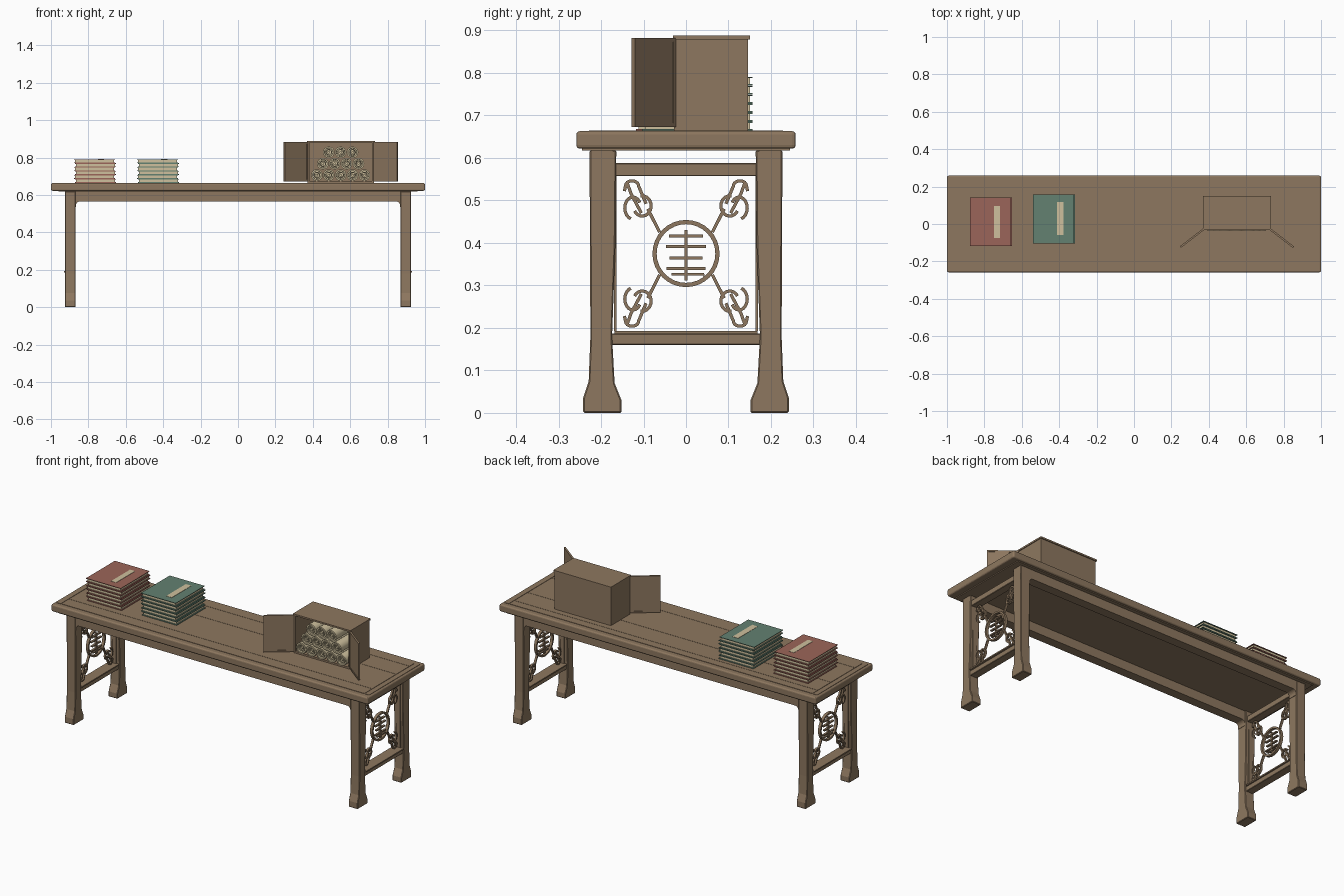
import bpy, bmesh, math
from mathutils import Vector, Matrix

if "Cube" in bpy.data.objects:
    bpy.data.objects.remove(bpy.data.objects["Cube"])


def material(name, rgb):
    m = bpy.data.materials.new(name)
    m.diffuse_color = (*rgb, 1)
    m.use_nodes = True
    m.node_tree.nodes["Principled BSDF"].inputs["Base Color"].default_value = m.diffuse_color
    return m


WOOD = material("brown wood", (0.27, 0.187, 0.116))
PAPER = material("cream paper", (0.62, 0.53, 0.34))
RED = material("dull red cover", (0.33, 0.13, 0.1))
GREEN = material("dull green cover", (0.125, 0.22, 0.165))


def finish(name, bm, mat, bevel=0, segs=1):
    bmesh.ops.recalc_face_normals(bm, faces=bm.faces)
    me = bpy.data.meshes.new(name)
    bm.to_mesh(me)
    bm.free()
    ob = bpy.data.objects.new(name, me)
    bpy.context.collection.objects.link(ob)
    me.materials.append(mat)
    if bevel:
        b = ob.modifiers.new("edge", 'BEVEL')
        b.width, b.segments, b.limit_method = bevel, segs, 'ANGLE'
    return ob


def box(name, x, y, z, mat=WOOD, bevel=0, segs=1):
    bm = bmesh.new()
    bmesh.ops.create_cube(bm, size=1)
    for v in bm.verts:
        v.co = [(a + b) / 2 + c * (b - a) for (a, b), c in zip((x, y, z), v.co)]
    return finish(name, bm, mat, bevel, segs)


def prism(name, pts, axis, lo, hi, bevel=0):
    """Extrude a (side, height) outline along x or y."""
    bm = bmesh.new()
    put = (lambda p: (lo, p[0], p[1])) if axis == 'x' else (lambda p: (p[0], lo, p[1]))
    f = bm.faces.new([bm.verts.new(put(p)) for p in pts])
    r = bmesh.ops.extrude_face_region(bm, geom=[f])
    step = Vector((hi - lo, 0, 0) if axis == 'x' else (0, hi - lo, 0))
    for v in r["geom"]:
        if isinstance(v, bmesh.types.BMVert):
            v.co += step
    return finish(name, bm, WOOD, bevel)


def ribbon(bm, pts, x, w=0.007, t=0.012, closed=False):
    """Flat strip following a path in the end plane."""
    n = len(pts)
    rings = []
    for i, p in enumerate(pts):
        a = pts[(i - 1) % n] if closed or i else p
        b = pts[(i + 1) % n] if closed or i < n - 1 else p
        d = (Vector(b) - Vector(a)).normalized() * w / 2
        rings.append([bm.verts.new((x + sx * t / 2, p[0] - s * d.y, p[1] + s * d.x))
                      for sx, s in ((-1, -1), (1, -1), (1, 1), (-1, 1))])
    for i in range(n if closed else n - 1):
        r, q = rings[i], rings[(i + 1) % n]
        for k in range(4):
            bm.faces.new((r[k], r[(k + 1) % 4], q[(k + 1) % 4], q[k]))
    if not closed:
        bm.faces.new(rings[0])
        bm.faces.new(rings[-1])


def arc(cy, cz, ry, rz, a0, a1, n=12):
    return [(cy + ry * math.cos(math.radians(a0 + (a1 - a0) * i / n)),
             cz + rz * math.sin(math.radians(a0 + (a1 - a0) * i / n))) for i in range(n + 1)]


# Table top with plank surface
box("table_top", (-1, 1), (-0.258, 0.258), (0.622, 0.663), bevel=0.008, segs=3)
box("under_rim", (-0.96, 0.96), (-0.245, 0.245), (0.617, 0.623))
planks = [-0.228, -0.157, 0.06, 0.18, 0.228]
for i, (a, b) in enumerate(zip(planks, planks[1:])):
    box(f"plank_{i}", (-0.957, 0.957), (a + 0.001, b - 0.001), (0.66, 0.665))
for s in (-1, 1):
    box("end_board", sorted((s * 0.96, s * 0.988)), (-0.228, 0.228), (0.66, 0.665))

# Legs with flared feet
leg = [(0.152, 0), (0.242, 0), (0.242, 0.035), (0.229, 0.075), (0.225, 0.18),
       (0.227, 0.618), (0.164, 0.618), (0.166, 0.4), (0.174, 0.18), (0.168, 0.07), (0.152, 0.03)]
for sx in (-1, 1):
    for sy in (-1, 1):
        prism("leg", [(sy * y, z) for y, z in leg], 'x', sx * 0.868, sx * 0.925, 0.003)

# Long aprons with rounded inner corners
half = [(0.925, 0.618), (0.925, 0.535), (0.866, 0.535)] + arc(0.846, 0.545, 0.02, 0.02, 0, 90, 5)
outline = half + [(-x, z) for x, z in reversed(half)]
for s in (-1, 1):
    prism("apron", outline, 'y', s * 0.172, s * 0.224)

# End frames: rails, side strips and fretwork
CZ = 0.375
for s in (-1, 1):
    xs = sorted((s * 0.875, s * 0.92))
    box("upper_rail", xs, (-0.17, 0.17), (0.557, 0.588), bevel=0.002)
    box("lower_rail", xs, (-0.178, 0.178), (0.16, 0.187), bevel=0.002)
    box("lower_rail_cap", sorted((s * 0.868, s * 0.93)), (-0.168, 0.168), (0.186, 0.193))
    for sy in (-1, 1):
        box("side_strip", sorted((s * 0.885, s * 0.91)), sorted((sy * 0.163, sy * 0.17)), (0.193, 0.557))
    x = s * 0.897
    bm = bmesh.new()
    ribbon(bm, arc(0, CZ, 0.074, 0.074, 0, 360, 32)[:-1], x, 0.01, 0.016, True)
    # Medallion lattice bars
    for w, z in ((0.04, 0.416), (0.047, 0.391), (0.039, 0.365), (0.046, 0.34)):
        ribbon(bm, [(-w, z), (w, z)], x, 0.007)
    ribbon(bm, [(0, 0.43), (0, 0.312)], x, 0.007)
    ribbon(bm, [(-0.034, 0.326), (0.042, 0.326), (0.042, 0.318)], x, 0.006)
    # Corner spokes and scrolls, mirrored four ways
    paths = [[(0.062, 0.425), (0.09, 0.48)],
             [(0.094, 0.492), (0.112, 0.535)] + arc(0.127, 0.535, 0.015, 0.011, 170, 0, 8) + [(0.145, 0.522)],
             [(0.138, 0.54), (0.129, 0.515), (0.105, 0.47)],
             arc(0.103, 0.487, 0.021, 0.024, 80, 330),
             arc(0.125, 0.482, 0.019, 0.026, 150, -75)]
    for sy in (-1, 1):
        for sz in (-1, 1):
            for p in paths:
                ribbon(bm, [(sy * y, CZ + sz * (z - CZ)) for y, z in p], x, 0.0075)
    finish("end_fretwork", bm, WOOD)

# Cabinet, open at the front
X0, X1, Y0, Y1, Z0, Z1 = 0.372, 0.728, -0.028, 0.146, 0.664, 0.879
T = 0.011
box("cabinet_side", (X0, X0 + T), (Y0, Y1), (Z0, Z1))
box("cabinet_side", (X1 - T, X1), (Y0, Y1), (Z0, Z1))
box("cabinet_back", (X0, X1), (Y1 - T, Y1), (Z0, Z1))
box("cabinet_floor", (X0, X1), (Y0, Y1), (Z0, Z0 + T))
box("cabinet_lid", (X0 - 0.004, X1 + 0.004), (Y0 - 0.003, Y1 + 0.005), (Z1, 0.888))

# Swung-open doors with framed panels
L = 0.157
for hinge, sx in ((X0, -1), (X1, 1)):
    m = Matrix.Translation((hinge, Y0, 0)) @ Matrix.Rotation(math.atan2(-0.097, sx * 0.126), 4, 'Z')
    for name, x, z, t in (("door_panel", (0, L), (0.673, 0.882), 0.003),
                          ("door_stile", (0, 0.008), (0.673, 0.882), 0.005),
                          ("door_stile", (L - 0.008, L), (0.673, 0.882), 0.005),
                          ("door_rail", (0, L), (0.673, 0.682), 0.005),
                          ("door_rail", (0, L), (0.873, 0.882), 0.005)):
        box(name, x, (-t, t), z).data.transform(m)


# Rolled scrolls with recessed ends and centre rods
def scroll(x, z, r=0.031):
    prof = [(0, -0.033), (0.007, -0.033), (0.007, -0.02), (0.012, -0.02), (0.013, -0.031),
            (0.018, -0.031), (0.018, -0.022), (0.022, -0.022), (0.023, -0.034), (r, -0.034), (r, 0.13), (0, 0.13)]
    bm = bmesh.new()
    vs = [bm.verts.new((a, y, 0)) for a, y in prof]
    es = [bm.edges.new(p) for p in zip(vs, vs[1:])]
    bmesh.ops.spin(bm, geom=vs + es, cent=(0, 0, 0), axis=(0, 1, 0), angle=math.tau, steps=16)
    bmesh.ops.remove_doubles(bm, verts=bm.verts, dist=1e-5)
    bmesh.ops.translate(bm, verts=bm.verts, vec=(x, 0, z))
    ob = finish("paper_scroll", bm, PAPER)
    bpy.context.view_layer.objects.active = ob
    ob.select_set(True)
    bpy.ops.object.shade_smooth_by_angle(angle=math.radians(35))
    ob.select_set(False)


for count, z in ((5, 0.706), (4, 0.767), (3, 0.828)):
    for i in range(count):
        scroll(0.549 + (i - (count - 1) / 2) * 0.0635, z)


# Book stacks: covers around inset pages, label on top
def stack(name, x, y, cover, lx, ly):
    h, c = 0.021, 0.0035
    for i in range(6):
        z = 0.665 + i * h
        j = 0.003 * (-1) ** i
        xx = (x[0] + j, x[1] + j)
        box(name + "_pages", (xx[0] + 0.006, xx[1] - 0.006), (y[0] + 0.006, y[1] - 0.006),
            (z + c, z + h - c), PAPER)
        box(name + "_cover", xx, y, (z, z + c), cover)
        box(name + "_cover", xx, y, (z + h - c, z + h - 0.0005), cover)
    top = 0.665 + 6 * h
    box(name + "_label", lx, ly, (top - 0.001, top + 0.001), PAPER)


stack("red_book", (-0.874, -0.655), (-0.118, 0.142), RED, (-0.749, -0.717), (-0.075, 0.096))
stack("green_book", (-0.538, -0.318), (-0.103, 0.157), GREEN, (-0.411, -0.376), (-0.06, 0.117))
